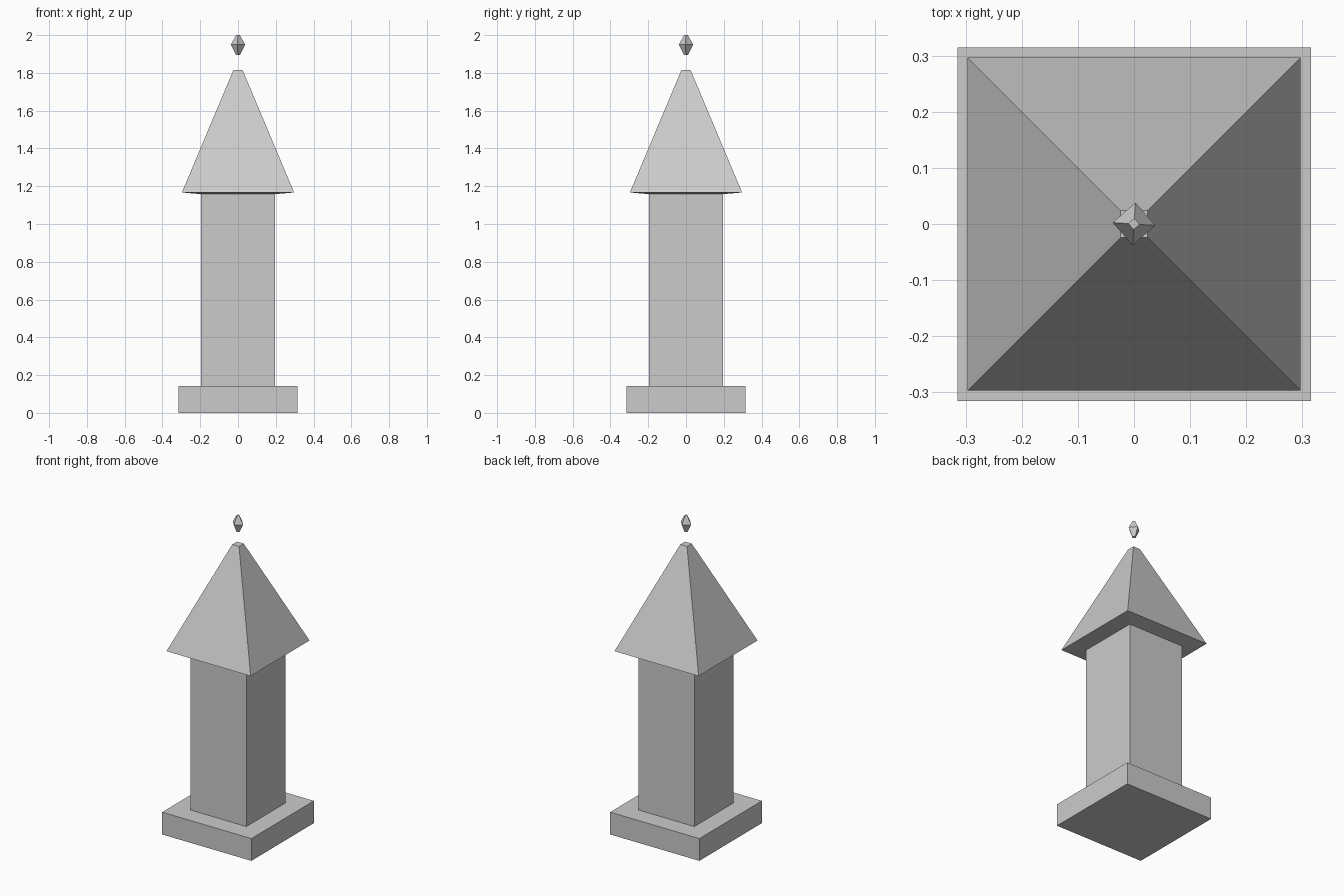
import bpy, bmesh
from math import radians, cos, sin

if "Cube" in bpy.data.objects:
    bpy.data.objects.remove(bpy.data.objects["Cube"])


def square_tower(name, rings, turn=45):
    """Stack square rings of (corner half-width, z) into a closed flat-faced solid."""
    bm = bmesh.new()
    loops = []
    for half, z in rings:
        r = half * 2 ** 0.5
        loops.append([bm.verts.new((r * cos(radians(turn + 90 * i)),
                                    r * sin(radians(turn + 90 * i)), z)) for i in range(4)])
    for low, high in zip(loops, loops[1:]):
        for i in range(4):
            j = (i + 1) % 4
            bm.faces.new((low[i], low[j], high[j], high[i]))
    bm.faces.new(loops[0][::-1])
    bm.faces.new(loops[-1])
    mesh = bpy.data.meshes.new(name)
    bm.to_mesh(mesh)
    bm.free()
    obj = bpy.data.objects.new(name, mesh)
    bpy.context.collection.objects.link(obj)
    return obj


# Plinth and shaft
square_tower("base", [(0.315, 0), (0.315, 0.142)])
square_tower("column", [(0.197, 0.142), (0.197, 1.16)])

# Truncated pyramid roof with a slightly sloping underside
square_tower("roof", [(0.197, 1.158), (0.297, 1.167), (0.024, 1.816)])

# Floating diamond finial, its corners turned to the axes
square_tower("finial", [(0.008, 1.896), (0.027, 1.95), (0.007, 2.0)], turn=-4)
